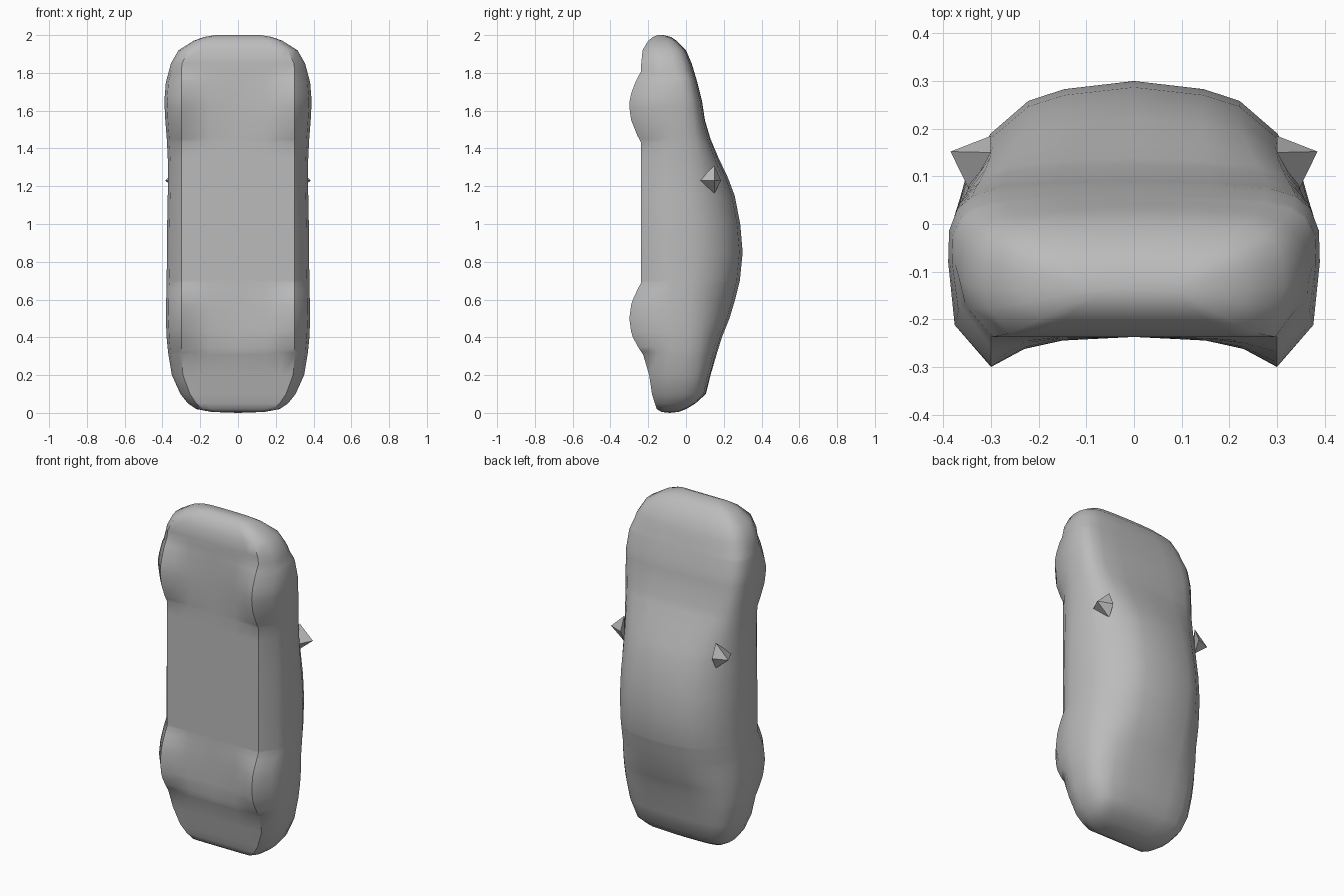
import bpy, bmesh, math

if "Cube" in bpy.data.objects:
    bpy.data.objects.remove(bpy.data.objects["Cube"])

grey = bpy.data.materials.new("plain grey")
grey.diffuse_color = (0.5, 0.5, 0.5, 1)
grey.use_nodes = True
grey.node_tree.nodes["Principled BSDF"].inputs["Base Color"].default_value = grey.diffuse_color

# Body stations along the length: z, half width, underside y, topside y at the centre
STATIONS = [
    (0.005, 0.14, -0.13, -0.04), (0.02, 0.22, -0.155, 0.0), (0.05, 0.265, -0.165, 0.05),
    (0.10, 0.305, -0.18, 0.105), (0.20, 0.35, -0.195, 0.13), (0.32, 0.37, -0.23, 0.165),
    (0.40, 0.378, -0.237, 0.19), (0.50, 0.382, -0.237, 0.23), (0.60, 0.38, -0.237, 0.26),
    (0.70, 0.378, -0.237, 0.285), (0.85, 0.376, -0.237, 0.30), (1.00, 0.375, -0.237, 0.287),
    (1.15, 0.372, -0.237, 0.258), (1.25, 0.37, -0.237, 0.22), (1.35, 0.372, -0.237, 0.172),
    (1.45, 0.377, -0.237, 0.13), (1.55, 0.385, -0.237, 0.10), (1.65, 0.39, -0.237, 0.085),
    (1.75, 0.382, -0.237, 0.06), (1.85, 0.355, -0.237, 0.03), (1.92, 0.315, -0.23, 0.0),
    (1.97, 0.235, -0.20, -0.05), (1.99, 0.18, -0.175, -0.08), (2.0, 0.12, -0.15, -0.12),
]
WHEELS = (0.50, 1.62)


def station(z):
    for a, b in zip(STATIONS, STATIONS[1:]):
        if z <= b[0]:
            f = (z - a[0]) / (b[0] - a[0])
            return [p + (q - p) * f for p, q in zip(a, b)]
    return list(STATIONS[-1])


def bulge(z):
    # wheel swelling below the underside
    d = min(abs(z - c) for c in WHEELS) / 0.19
    return 0.063 * (1 - d * d) ** 1.1 if d < 1 else 0.0


def half_section(z):
    _, w, low, top = station(z)
    k = bulge(z)
    cabin = max(0.0, min(1.0, (top - 0.1) / 0.15))
    mid = low + (top - low) * 0.42 if top < 0.05 else -0.08
    sill = low + (mid - low) * 0.55
    s = min(1.0, w / 0.36)
    pts = [(0, low), (0.15 * s, low - k * 0.12), (0.23 * s, low - k * 0.4),
           (0.30 * s, low - k), (w * 0.965, sill - k * 1.0), (w, mid)]
    # flank, shoulder and crowned top, narrower over the cabin
    for hood, roof, fh, fr in ((0.995, 0.985, 0.40, 0.30), (0.95, 0.93, 0.68, 0.50),
                               (0.87, 0.80, 0.84, 0.71), (0.72, 0.59, 0.94, 0.89),
                               (0.40, 0.39, 0.985, 0.955), (0, 0, 1, 1)):
        x = hood + (roof - hood) * cabin
        f = fh + (fr - fh) * cabin
        pts.append((w * x, mid + (top - mid) * f))
    return pts


def finish(name, bm, angle):
    bmesh.ops.recalc_face_normals(bm, faces=bm.faces)
    me = bpy.data.meshes.new(name)
    bm.to_mesh(me)
    bm.free()
    ob = bpy.data.objects.new(name, me)
    bpy.context.collection.objects.link(ob)
    me.materials.append(grey)
    bpy.ops.object.select_all(action='DESELECT')
    ob.select_set(True)
    bpy.context.view_layer.objects.active = ob
    bpy.ops.object.shade_smooth_by_angle(angle=math.radians(angle))
    return ob


# Lofted car body, nose up
bm = bmesh.new()
levels = sorted({s[0] for s in STATIONS} |
                {round(c + d, 3) for c in WHEELS for d in (-0.19, -0.15, -0.07, 0, 0.07, 0.15, 0.19)})
rings = []
for z in levels:
    half = half_section(z)
    loop = half + [(-x, y) for x, y in reversed(half[1:-1])]
    rings.append([bm.verts.new((x, y, z)) for x, y in loop])
for a, b in zip(rings, rings[1:]):
    n = len(a)
    for i in range(n):
        j = (i + 1) % n
        bm.faces.new((a[i], a[j], b[j], b[i]))
# slightly domed end caps
for ring, z, y in ((rings[0], 0.0, -0.085), (rings[-1], 2.0, -0.135)):
    c = bm.verts.new((0, y, z))
    for i in range(len(ring)):
        bm.faces.new((ring[i], ring[(i + 1) % len(ring)], c))
finish("car_body", bm, 50)

# Pointed door mirrors
for side, label in ((1, "right"), (-1, "left")):
    bm = bmesh.new()
    base = [(0.30, 0.15, 1.31), (0.345, 0.07, 1.23), (0.30, 0.15, 1.16), (0.30, 0.185, 1.23)]
    ring = [bm.verts.new((side * x, y, z)) for x, y, z in base]
    tip = bm.verts.new((side * 0.385, 0.152, 1.23))
    for i in range(4):
        bm.faces.new((ring[i], ring[(i + 1) % 4], tip))
    bm.faces.new(ring)
    finish(label + "_mirror", bm, 20)
